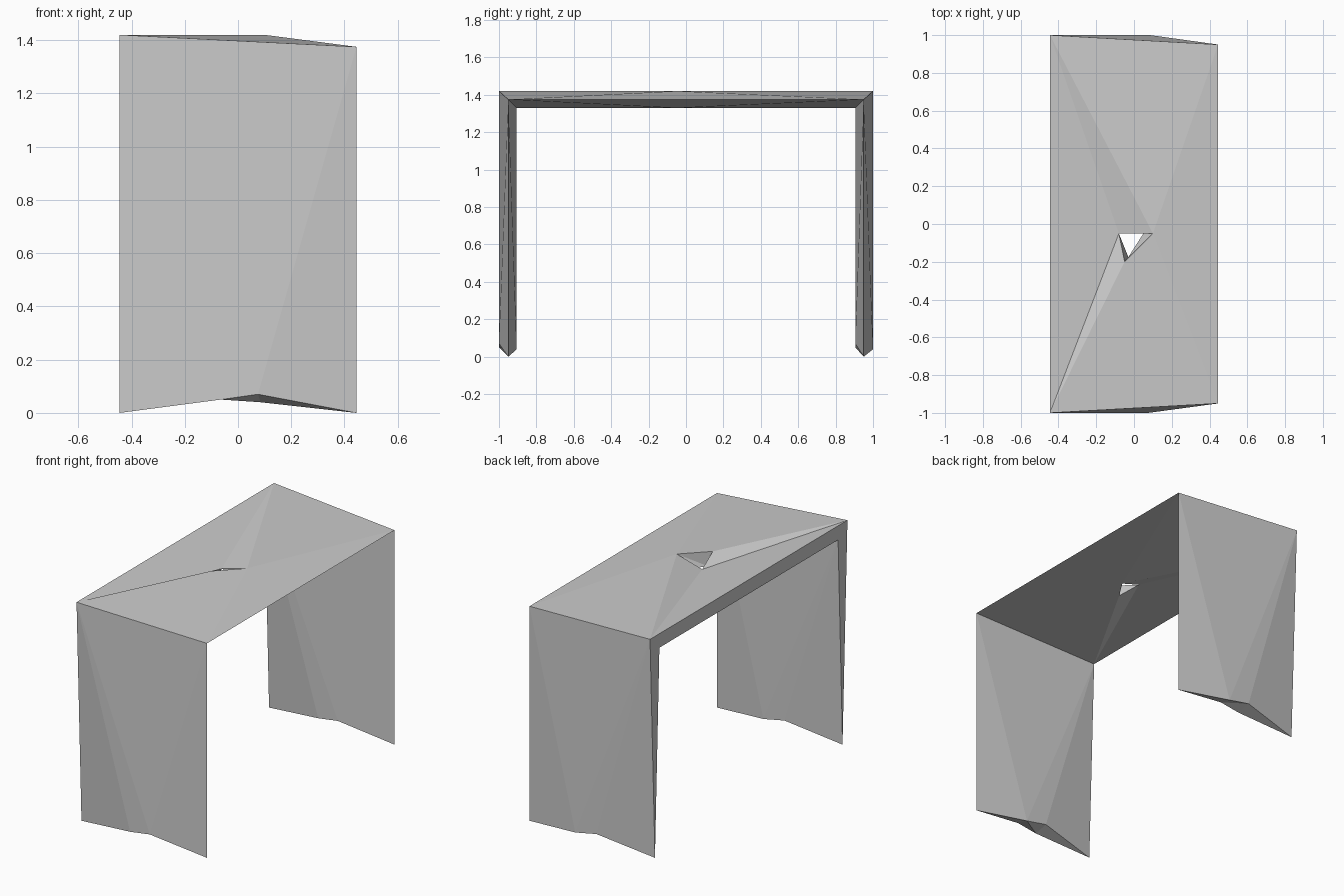
import bpy
import bmesh

cube = bpy.data.objects.get("Cube")
if cube:
    bpy.data.objects.remove(cube, do_unlink=True)

grey = bpy.data.materials.new("plain grey")
grey.use_nodes = True
colour = (0.6, 0.6, 0.6, 1)
grey.diffuse_color = colour
grey.node_tree.nodes["Principled BSDF"].inputs["Base Color"].default_value = colour

HALF_WIDTH = 0.445   # half width in x
OUTER = 1.0          # outer face of the legs
INNER = 0.905        # inner face of the legs
EDGE = 0.95          # sharp edges, midway through the thickness
TOP, UNDER, RIM = 1.42, 1.33, 1.375

bm = bmesh.new()


def point(x, y, z):
    return bm.verts.new((x, y, z))


def fill(*corners):
    bm.faces.new(corners)


def leg_panel(top_thick, top_sharp, foot_thick, foot_sharp, notch):
    """One chipped leg surface, fanned around the notch in its lower edge."""
    a, b = notch
    fill(top_thick, foot_thick, a)
    fill(top_thick, a, b)
    fill(top_thick, b, top_sharp)
    fill(top_sharp, b, foot_sharp)


def notch_points(y, faces_back):
    """Two raised points of the lower edge, for a surface facing back or front."""
    if faces_back:
        return point(-0.065, y, 0.07), point(0.085, y, 0.04)
    return point(-0.065, y, 0.05), point(0.075, y, 0.07)


def slab_face(front, back, rim_front, rim_back, left, right, tip):
    """One large face of the tabletop around a three-cornered hole."""
    fill(front, tip, left)
    fill(front, rim_front, tip)
    fill(rim_front, right, tip)
    fill(rim_front, rim_back, right)
    fill(rim_back, back, right)
    fill(back, left, right)
    fill(back, front, left)


# Legs: thick at the upper -x corner, tapering to sharp edges elsewhere
upper, lower, rim = [], [], []
for side in (-1, 1):
    outer_top = point(-HALF_WIDTH, side * OUTER, TOP)
    inner_top = point(-HALF_WIDTH, side * INNER, UNDER)
    rim_top = point(HALF_WIDTH, side * EDGE, RIM)
    foot_thick = point(-HALF_WIDTH, side * EDGE, 0)
    foot_sharp = point(HALF_WIDTH, side * EDGE, 0)
    outer_notch = notch_points(side * OUTER, side > 0)
    inner_notch = notch_points(side * INNER, side < 0)
    leg_panel(outer_top, rim_top, foot_thick, foot_sharp, outer_notch)
    leg_panel(inner_top, rim_top, foot_thick, foot_sharp, inner_notch)
    # Underside of the foot and the tapering side
    fill(foot_thick, outer_notch[0], inner_notch[0])
    fill(outer_notch[0], outer_notch[1], inner_notch[1])
    fill(outer_notch[0], inner_notch[1], inner_notch[0])
    fill(outer_notch[1], foot_sharp, inner_notch[1])
    fill(outer_top, foot_thick, inner_top)
    upper.append(outer_top)
    lower.append(inner_top)
    rim.append(rim_top)

# Hole corners: the left one is shared by both faces of the tabletop
hole_left = point(-0.08, -0.05, 1.37)
hole_right, hole_tip = point(0.1, -0.05, TOP), point(-0.05, -0.2, TOP)
under_right, under_tip = point(0.05, -0.05, UNDER), point(-0.03, -0.175, UNDER)

# Tabletop
slab_face(*upper, *rim, hole_left, hole_right, hole_tip)
slab_face(*lower, *rim, hole_left, under_right, under_tip)
fill(upper[0], lower[0], lower[1], upper[1])

# Hole walls
fill(hole_left, hole_right, under_right)
fill(hole_left, hole_tip, under_tip)
fill(hole_right, hole_tip, under_tip)
fill(hole_right, under_tip, under_right)

bmesh.ops.recalc_face_normals(bm, faces=bm.faces[:])
mesh = bpy.data.meshes.new("folded_table")
bm.to_mesh(mesh)
bm.free()
mesh.materials.append(grey)
table = bpy.data.objects.new("folded_table", mesh)
bpy.context.collection.objects.link(table)
